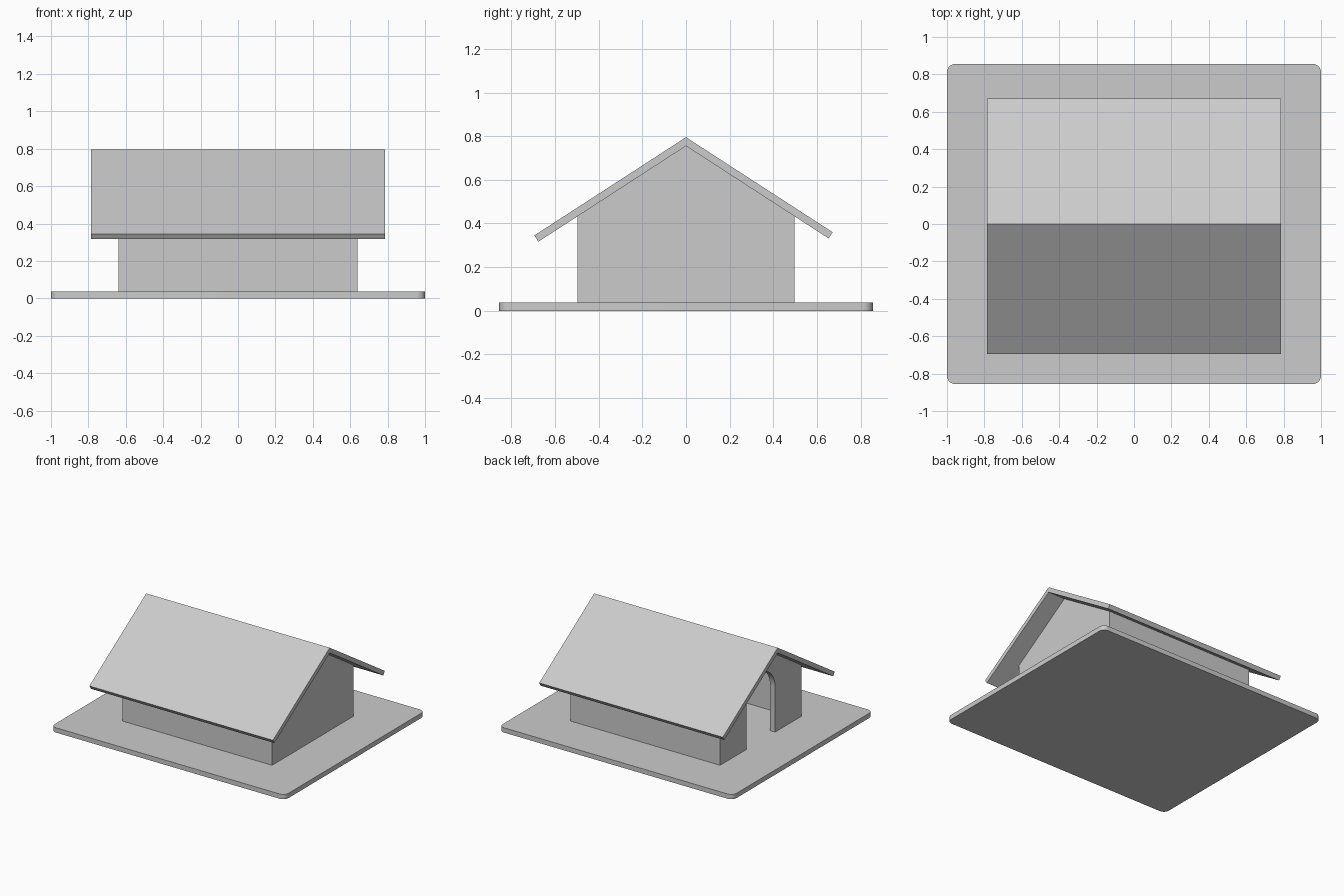
import bpy
import bmesh
import math
from mathutils import Vector

cube = bpy.data.objects.get("Cube")
if cube:
    bpy.data.objects.remove(cube, do_unlink=True)

# Single plain grey
grey = bpy.data.materials.new("plain grey")
grey.use_nodes = True
colour = (0.6, 0.6, 0.6, 1.0)
grey.diffuse_color = colour
grey.node_tree.nodes["Principled BSDF"].inputs["Base Color"].default_value = colour

BASE_TOP = 0.037
WALL_X, WALL_Y, WALL_T = 0.64, 0.497, 0.043
RIDGE, UNDER, SLOPE = 0.795, 0.755, 0.6475
ROOF_X, ROOF_T = 0.785, 0.034
EAVE_FRONT, EAVE_BACK = -0.695, 0.672
DOOR_R, DOOR_SPRING = 0.175, 0.385


def extrude(name, outline, direction):
    """Prism from a flat outline of 3D points pushed along a direction."""
    bm = bmesh.new()
    face = bm.faces.new([bm.verts.new(p) for p in outline])
    new = bmesh.ops.extrude_face_region(bm, geom=[face])["geom"]
    verts = [v for v in new if isinstance(v, bmesh.types.BMVert)]
    bmesh.ops.translate(bm, verts=verts, vec=Vector(direction))
    bmesh.ops.recalc_face_normals(bm, faces=bm.faces)
    mesh = bpy.data.meshes.new(name)
    bm.to_mesh(mesh)
    bm.free()
    mesh.materials.append(grey)
    obj = bpy.data.objects.new(name, mesh)
    bpy.context.collection.objects.link(obj)
    return obj


def extrude_x(name, profile, x0, x1):
    """Prism along x from a (y, z) profile."""
    return extrude(name, [(x0, y, z) for y, z in profile], (x1 - x0, 0, 0))


def under_roof(y):
    return UNDER - SLOPE * abs(y)


# Base slab with rounded corners
R, HX, HY, N = 0.045, 1.0, 0.856, 8
outline = []
for i, (sx, sy) in enumerate([(1, 1), (-1, 1), (-1, -1), (1, -1)]):
    for k in range(N + 1):
        a = math.pi / 2 * (i + k / N)
        outline.append((sx * (HX - R) + R * math.cos(a),
                        sy * (HY - R) + R * math.sin(a), 0))
slab = extrude("base_slab", outline, (0, 0, BASE_TOP))

# Plain gable wall
gable_top = [(WALL_Y, under_roof(WALL_Y)), (0, UNDER), (-WALL_Y, under_roof(WALL_Y))]
extrude_x("gable_wall_left",
          [(-WALL_Y, BASE_TOP), (WALL_Y, BASE_TOP)] + gable_top,
          WALL_X - WALL_T, WALL_X)

# Gable wall with an arched doorway
arch = [(DOOR_R * math.cos(math.pi * (1 - k / 24)),
         DOOR_SPRING + DOOR_R * math.sin(math.pi * (1 - k / 24))) for k in range(25)]
doorway = [(-DOOR_R, BASE_TOP)] + arch + [(DOOR_R, BASE_TOP)]
door_wall = extrude_x("gable_wall_right_with_doorway",
                      [(-WALL_Y, BASE_TOP)] + doorway + [(WALL_Y, BASE_TOP)] + gable_top,
                      -WALL_X, -WALL_X + WALL_T)

# Long side walls with tops cut to the roof pitch
for name, s in (("front_wall", -1), ("back_wall", 1)):
    yo, yi = s * WALL_Y, s * (WALL_Y - WALL_T)
    extrude_x(name, [(yo, BASE_TOP), (yi, BASE_TOP), (yi, under_roof(yi)), (yo, under_roof(yo))],
              -WALL_X + WALL_T, WALL_X - WALL_T)

# Pitched roof, square-cut eaves, longer at the front
n = math.hypot(1, SLOPE)
dy, dz = ROOF_T * SLOPE / n, ROOF_T / n
front_z = RIDGE + SLOPE * EAVE_FRONT
back_z = RIDGE - SLOPE * EAVE_BACK
extrude_x("roof", [(0, RIDGE), (EAVE_FRONT, front_z), (EAVE_FRONT + dy, front_z - dz),
                   (0, UNDER), (EAVE_BACK - dy, back_z - dz), (EAVE_BACK, back_z)],
          -ROOF_X, ROOF_X)

# Smooth only the rounded corners and the arch
for obj in (slab, door_wall):
    bpy.ops.object.select_all(action="DESELECT")
    obj.select_set(True)
    bpy.context.view_layer.objects.active = obj
    bpy.ops.object.shade_smooth_by_angle(angle=math.radians(25))
